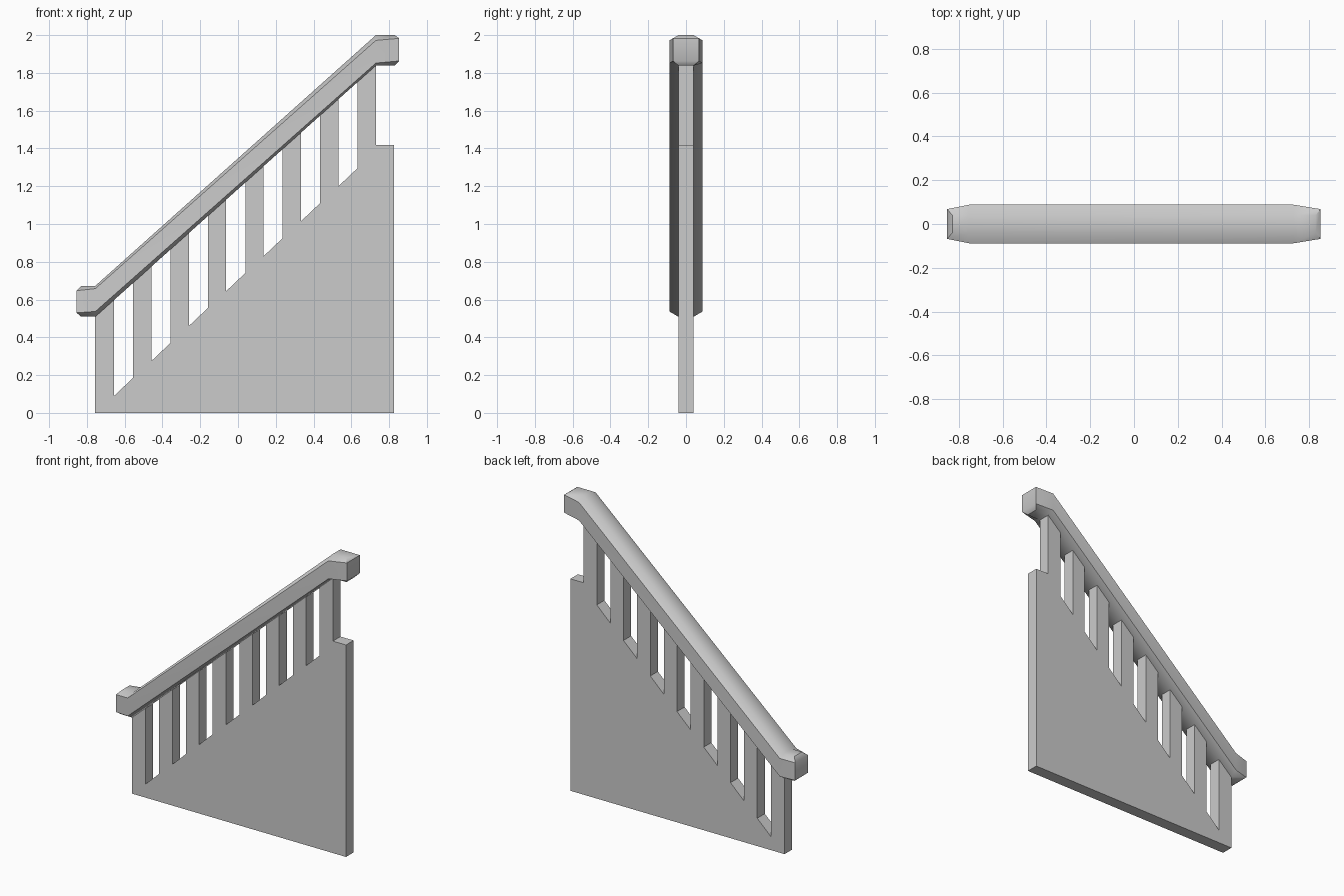
import bpy, bmesh

if "Cube" in bpy.data.objects:
    bpy.data.objects.remove(bpy.data.objects["Cube"])


def finish(name, bm):
    bmesh.ops.recalc_face_normals(bm, faces=bm.faces[:])
    mesh = bpy.data.meshes.new(name)
    bm.to_mesh(mesh)
    bm.free()
    obj = bpy.data.objects.new(name, mesh)
    bpy.context.collection.objects.link(obj)
    return obj


# Panel with balusters: one comb-shaped profile whose posts run up into the rail
def post_top(x):
    return 1.84 + 0.894 * (x - 0.73) + 0.06


left, right, post_right, half = -0.757, 0.827, 0.73, 0.04
profile = [(right, 0), (left, 0), (left, post_top(left))]
for i in range(7):
    a = -0.656 + 0.1978 * i
    b = a + 0.101
    z = 0.09 + 0.1848 * i
    profile += [(a, post_top(a)), (a, z), (b, z + 0.096), (b, post_top(b))]
profile += [(post_right, post_top(post_right)), (post_right, 1.417), (right, 1.417)]

bm = bmesh.new()
face = bm.faces.new([bm.verts.new((x, -half, z)) for x, z in profile])
ext = bmesh.ops.extrude_face_region(bm, geom=[face])
bmesh.ops.translate(bm, vec=(0, 2 * half, 0),
                    verts=[v for v in ext["geom"] if isinstance(v, bmesh.types.BMVert)])
bmesh.ops.triangulate(bm, faces=[f for f in bm.faces if len(f.verts) > 4])
finish("baluster_panel", bm)


# Handrail: eight-sided section lofted along the slope, with tapered level ends
# station: x of top/bottom edges, x of side edges, side half width,
#          top z, upper side z, lower side z, bottom z
stations = [
    (-0.83, -0.855, 0.068, 0.673, 0.647, 0.530, 0.509),
    (-0.755, -0.755, 0.088, 0.673, 0.658, 0.537, 0.509),
    (0.73, 0.73, 0.088, 2.0, 1.972, 1.852, 1.838),
    (0.83, 0.853, 0.068, 2.0, 1.983, 1.863, 1.838),
]
bm = bmesh.new()
rings = []
for xe, xs, w, top, up, low, bot in stations:
    rings.append([bm.verts.new(p) for p in (
        (xe, -half, top), (xe, half, top), (xs, w, up), (xs, w, low),
        (xe, half, bot), (xe, -half, bot), (xs, -w, low), (xs, -w, up))])
for r, s in zip(rings, rings[1:]):
    for k in range(8):
        n = (k + 1) % 8
        bm.faces.new((r[k], r[n], s[n], s[k]))
# End caps: flat end face with a bevel above and below
for r in (rings[0], rings[-1]):
    for ids in ((0, 1, 2, 7), (2, 3, 6, 7), (3, 4, 5, 6)):
        bm.faces.new([r[k] for k in ids])
rail = finish("handrail", bm)

bpy.context.view_layer.objects.active = rail
rail.select_set(True)
bpy.ops.object.shade_smooth_by_angle(angle=0.785)
